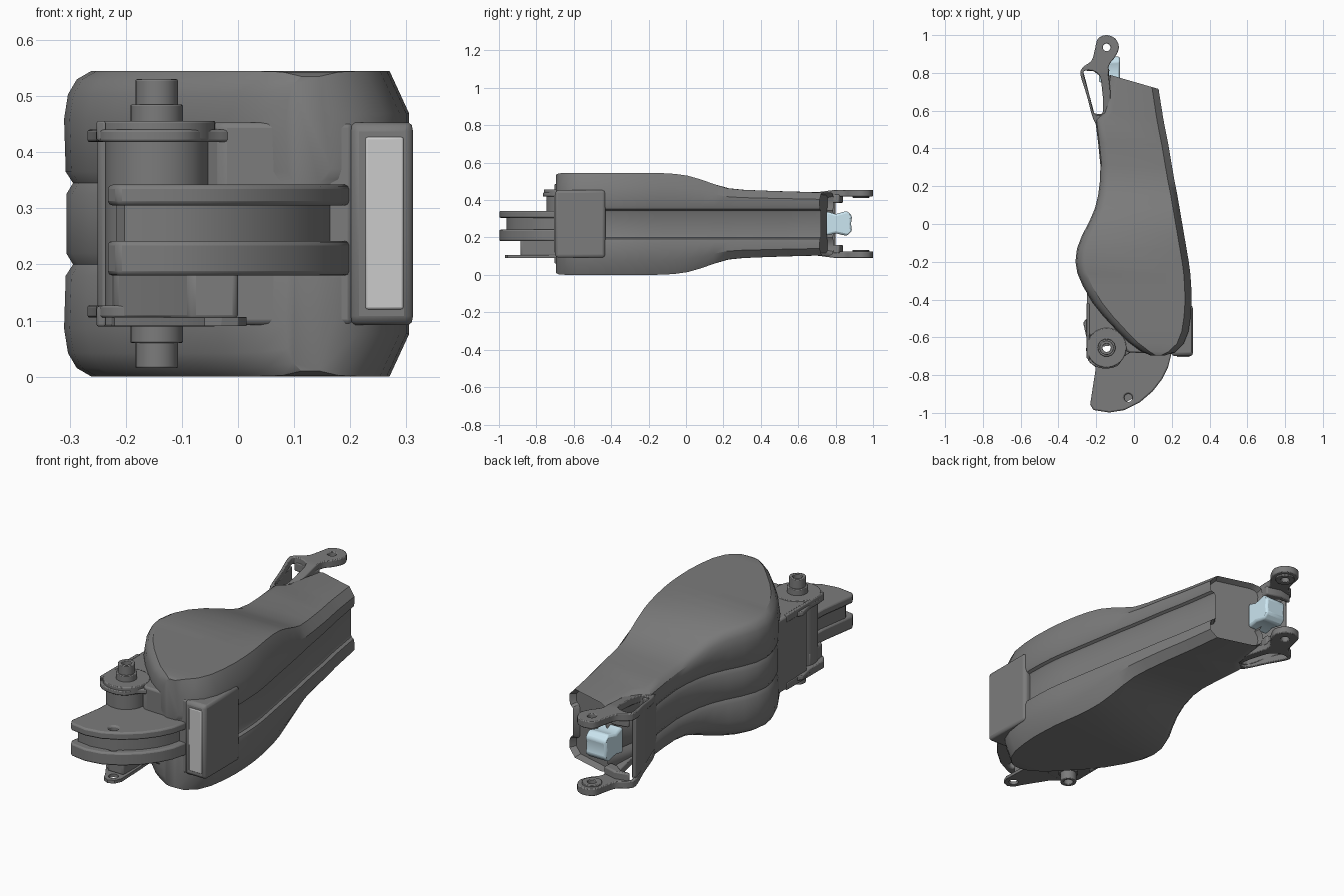
import bpy, bmesh, math
from mathutils import Vector, Matrix

MID = 0.2725  # mirror height
PIN = (-0.145, -0.655)
TAB = (-0.03, -0.92)
EYE = (-0.145, 0.935)


def material(name, rgb):
    m = bpy.data.materials.new(name)
    m.diffuse_color = (*rgb, 1)
    return m


DARK = material("dark_grey", (0.2, 0.2, 0.2))
PALE = material("pale_grey", (0.72, 0.72, 0.72))
BLUE = material("light_blue", (0.6, 0.79, 0.88))


def finish(name, bm, bevel=0.0, angle=35, mat=DARK):
    bmesh.ops.recalc_face_normals(bm, faces=bm.faces)
    me = bpy.data.meshes.new(name)
    bm.to_mesh(me)
    bm.free()
    me.materials.append(mat)
    ob = bpy.data.objects.new(name, me)
    bpy.context.collection.objects.link(ob)
    if bevel:
        m = ob.modifiers.new("edge", 'BEVEL')
        m.width, m.segments, m.limit_method = bevel, 2, 'ANGLE'
        m.angle_limit = math.radians(40)
    bpy.ops.object.select_all(action='DESELECT')
    ob.select_set(True)
    bpy.context.view_layer.objects.active = ob
    bpy.ops.object.shade_smooth_by_angle(angle=math.radians(angle))
    return ob


def circle(c, r, n=24):
    return [(c[0] + r * math.cos(2 * math.pi * i / n),
             c[1] + r * math.sin(2 * math.pi * i / n)) for i in range(n)]


def smooth(pts, n=5):
    """Closed curve through the points."""
    out, k = [], len(pts)
    for i in range(k):
        a, b, c, d = [Vector(pts[(i + j) % k]) for j in (-1, 0, 1, 2)]
        for s in range(n):
            t = s / n
            out.append(tuple(0.5 * (2 * b + (c - a) * t + (2 * a - 5 * b + 4 * c - d) * t * t
                                    + (3 * b - a - 3 * c + d) * t ** 3)))
    return out


def prism(name, outline, z0, z1, holes=(), bevel=0.006, matrix=None, mat=DARK, warp=None):
    """Outline with holes, extruded from z0 to z1."""
    bm = bmesh.new()
    for loop in [outline, *holes]:
        vs = [bm.verts.new((x, y, z0)) for x, y in loop]
        for i, v in enumerate(vs):
            bm.edges.new((v, vs[(i + 1) % len(vs)]))
    bmesh.ops.triangle_fill(bm, use_beauty=True, edges=bm.edges[:], normal=(0, 0, 1))
    res = bmesh.ops.extrude_face_region(bm, geom=bm.faces[:])
    top = [g for g in res["geom"] if isinstance(g, bmesh.types.BMVert)]
    bmesh.ops.translate(bm, verts=top, vec=(0, 0, z1 - z0))
    if warp:
        for v in bm.verts:
            v.co.z += warp(v.co)
    if matrix:
        bm.transform(matrix)
    return finish(name, bm, bevel, mat=mat)


def both(name, outline, z0, z1, holes=(), bevel=0.006, warp=None):
    """Same prism above and below the middle plane."""
    prism("upper_" + name, outline, z0, z1, holes, bevel, warp=warp)
    prism("lower_" + name, outline, 2 * MID - z1, 2 * MID - z0, holes, bevel,
          warp=warp and (lambda p: -warp(p)))


# Main body: lofted from stations (left x, left y, right x, right y, top z)
stations = [
    (0.085, -0.695, 0.165, -0.695, 0.535), (0.03, -0.67, 0.215, -0.68, 0.543),
    (-0.03, -0.625, 0.262, -0.635, 0.545), (-0.09, -0.565, 0.288, -0.57, 0.545),
    (-0.16, -0.49, 0.30, -0.49, 0.545), (-0.22, -0.415, 0.305, -0.41, 0.545),
    (-0.27, -0.33, 0.303, -0.33, 0.545), (-0.30, -0.26, 0.298, -0.26, 0.545),
    (-0.31, -0.20, 0.29, -0.20, 0.545), (-0.302, -0.13, 0.278, -0.13, 0.544),
    (-0.275, -0.06, 0.266, -0.06, 0.54), (-0.238, 0.01, 0.254, 0.01, 0.53),
    (-0.208, 0.08, 0.242, 0.08, 0.51), (-0.19, 0.15, 0.23, 0.15, 0.485),
    (-0.18, 0.23, 0.216, 0.22, 0.463), (-0.178, 0.31, 0.202, 0.30, 0.455),
    (-0.19, 0.43, 0.182, 0.42, 0.45), (-0.205, 0.55, 0.16, 0.53, 0.446),
    (-0.165, 0.59, 0.153, 0.57, 0.445), (-0.13, 0.79, 0.13, 0.715, 0.44)]
bm = bmesh.new()
rings = []
for xl, yl, xr, yr, zt in stations:
    w = min(0.035, (xr - xl) * 0.25)
    zs = 0.345 + 0.62 * (zt - 0.345)
    half = [(xr - 0.025, 0.335), (xr - 0.02, 0.345), (xr - 0.006, 0.352), (xr, 0.37), (xr, zs),
            (xr - w, zt), (xl + 1.4 * w, zt), (xl + 0.65 * w, zt - 0.2 * (zt - zs)),
            (xl + 0.2 * w, zt - 0.55 * (zt - zs)), (xl, zs - 0.01), (xl + 0.003, 0.365),
            (xl + 0.016, 0.345), (xl + 0.004, 0.325)]
    sec = half + [(x, 2 * MID - z) for x, z in reversed(half)]
    rings.append([bm.verts.new((x, yl + (yr - yl) * (x - xl) / (xr - xl), z)) for x, z in sec])
for a, b in zip(rings, rings[1:]):
    for i in range(len(a)):
        j = (i + 1) % len(a)
        bm.faces.new((a[i], a[j], b[j], b[i]))
bm.faces.new(rings[0])
end = bm.faces.new(rings[-1])
bmesh.ops.recalc_face_normals(bm, faces=bm.faces)
bmesh.ops.inset_individual(bm, faces=[end], thickness=0.012, depth=-0.03)
finish("main_body", bm, 0, 32)

# Front corner block with its pale inset
prism("corner_block", [(0.2, -0.43), (0.2, -0.70), (0.312, -0.70), (0.312, -0.43)],
      0.092, 0.453, bevel=0.016)
prism("pale_inset", [(0.227, -0.705), (0.295, -0.705), (0.295, -0.66), (0.227, -0.66)],
      0.12, 0.427, bevel=0.004, mat=PALE)

# Front joint: frame, flanges with rim and rib, hub and hollow pin
pin_hole = circle(PIN, 0.022)
prism("joint_frame", [(-0.25, -0.34), (-0.25, -0.58), (-0.2, -0.605), (-0.1, -0.61),
                      (-0.03, -0.68), (0.205, -0.69), (0.205, -0.4)], 0.092, 0.453, bevel=0.01)
flange = [(-0.25, -0.50), (-0.252, -0.60), (-0.25, -0.70), (-0.22, -0.745), (-0.16, -0.765),
          (-0.09, -0.752), (-0.05, -0.70), (0.0, -0.66), (0.0, -0.56)]
both("joint_flange", smooth(flange, 3), 0.418, 0.44, [pin_hole])
both("pin_disc", circle(PIN, 0.105, 32), 0.42, 0.456, [pin_hole], 0.004)
both("flange_rim", [(-0.252, -0.42), (-0.252, -0.71), (-0.236, -0.72), (-0.236, -0.42)],
     0.42, 0.456, bevel=0.004)
both("pin_collar", circle(PIN, 0.047), 0.45, 0.485, [pin_hole], 0.003)
both("pin_end", circle(PIN, 0.038), 0.48, 0.53, [pin_hole], 0.003)
prism("joint_hub", circle(PIN, 0.092), 0.1, 0.43, [pin_hole])

# Fan-shaped pulley: two flanges around a grooved core
fan = [(-0.2, -0.60), (-0.205, -0.78), (-0.232, -0.955), (-0.215, -0.985), (-0.13, -0.998),
       (-0.05, -0.985), (0.03, -0.945), (0.1, -0.885), (0.15, -0.82), (0.18, -0.76),
       (0.2, -0.68), (0.1, -0.62)]
core = [(-0.1 + (x + 0.1) * 0.89, -0.66 + (y + 0.66) * 0.89) for x, y in fan]
tab_hole = circle(TAB, 0.022, 16)
holes = [pin_hole, tab_hole]
prism("pulley_upper_flange", fan, 0.305, 0.342, holes, 0.008)
prism("pulley_lower_flange", fan, 0.18, 0.242, holes, 0.008)
prism("pulley_core", core, 0.235, 0.312, [pin_hole], 0)

# Lower tab and its web
tab = [(-0.24, -0.66), (-0.22, -0.745), (-0.15, -0.80), (-0.075, -0.92), (-0.06, -0.952),
       (-0.03, -0.967), (0.0, -0.955), (0.015, -0.92), (0.01, -0.78), (0.0, -0.62)]
prism("lower_tab", tab, 0.09, 0.106, holes, 0.003)
prism("tab_web", [(-0.235, -0.62), (-0.22, -0.74), (-0.15, -0.8), (-0.085, -0.885),
                  (0.0, -0.885), (0.0, -0.62)], 0.1, 0.19, [pin_hole], 0.01)

# Rear fork: two ears with a window, sinking into the body at the root
ear = [(-0.145, 1.0), (-0.099, 0.981), (-0.08, 0.935), (-0.1, 0.885), (-0.13, 0.845),
       (-0.135, 0.80), (-0.125, 0.70), (-0.125, 0.60), (-0.15, 0.53), (-0.208, 0.54),
       (-0.25, 0.68), (-0.283, 0.79), (-0.27, 0.83), (-0.225, 0.865), (-0.208, 0.92),
       (-0.191, 0.981)]
window = [(-0.21, 0.585), (-0.17, 0.582), (-0.163, 0.64), (-0.168, 0.70), (-0.18, 0.78),
          (-0.215, 0.81), (-0.258, 0.812), (-0.266, 0.79), (-0.238, 0.69)]
sink = lambda p: -0.13 * max(0.0, 0.8 - p.y)
both("fork_ear", smooth(ear), 0.42, 0.455, [smooth(window, 4), circle(EYE, 0.02)], 0.007, sink)
both("fork_eye_boss", circle(EYE, 0.045), 0.412, 0.43, [circle(EYE, 0.02)], 0.003)
prism("fork_strut", [(-0.19, 0.50), (-0.208, 0.54), (-0.25, 0.68), (-0.281, 0.785),
                     (-0.266, 0.80), (-0.238, 0.69), (-0.21, 0.585), (-0.165, 0.58),
                     (-0.14, 0.53)], 0.13, 0.415, bevel=0.004)
both("fork_web", [(-0.27, 0.825), (-0.2, 0.84), (-0.13, 0.82), (-0.135, 0.77),
                  (-0.175, 0.78), (-0.215, 0.81), (-0.265, 0.812)], 0.385, 0.43, bevel=0.008)

# Blue waisted stop between the ears, extruded along x
stop = [(0.75, 0.21), (0.80, 0.222), (0.86, 0.208), (0.888, 0.235), (0.882, 0.272),
        (0.888, 0.315), (0.86, 0.342), (0.80, 0.325), (0.75, 0.34)]
to_x = Matrix(((0, 0, 1, 0), (1, 0, 0, 0), (0, 1, 0, 0), (0, 0, 0, 1)))
prism("blue_stop", stop, -0.185, -0.075, bevel=0.01, matrix=to_x, mat=BLUE)
